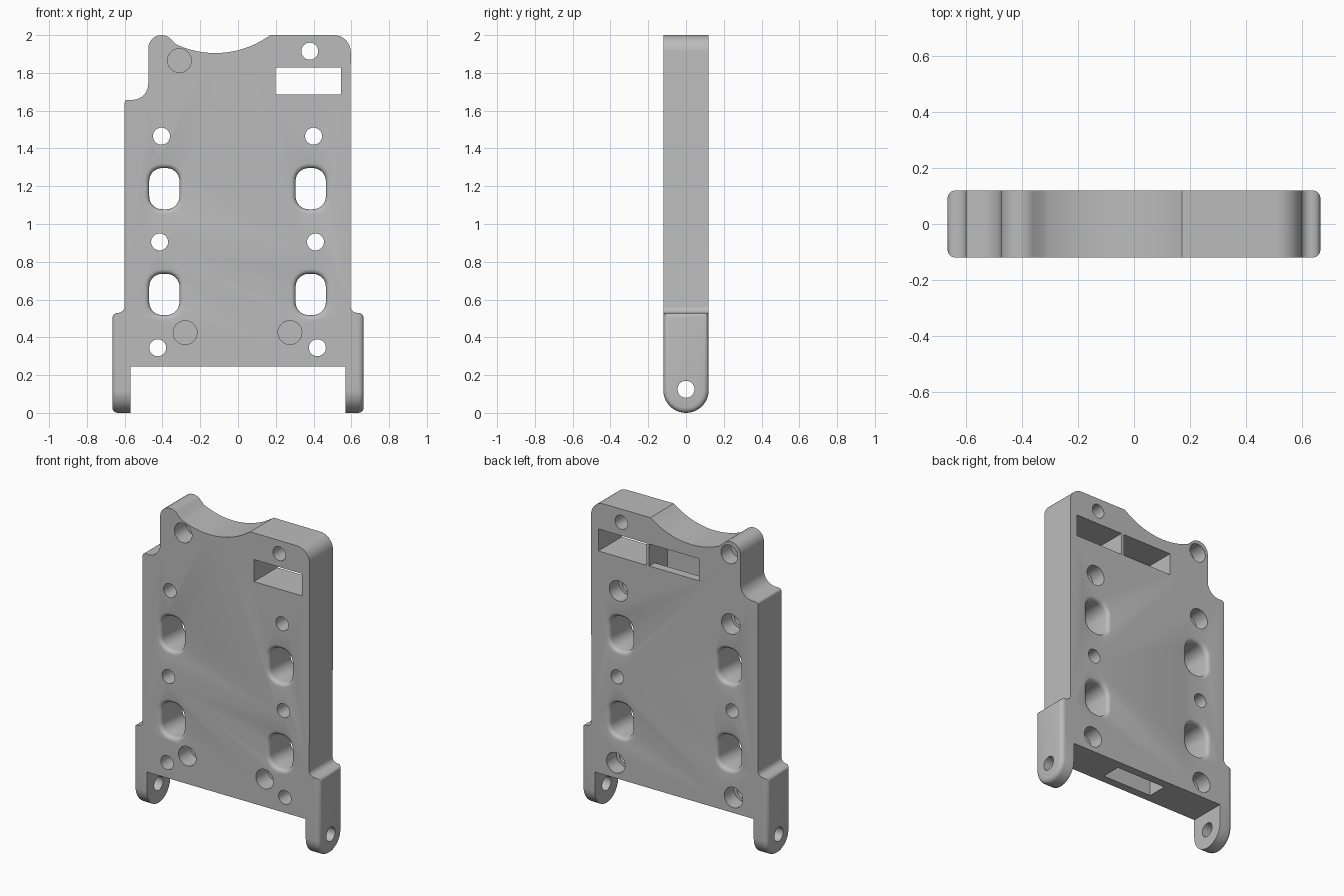
import bpy, bmesh, math
from mathutils import Vector

if "Cube" in bpy.data.objects:
    bpy.data.objects.remove(bpy.data.objects["Cube"])

D = 0.12  # half thickness of the plate

grey = bpy.data.materials.new("mid_grey")
grey.use_nodes = True
colour = (0.5, 0.5, 0.5, 1)
grey.diffuse_color = colour
grey.node_tree.nodes["Principled BSDF"].inputs["Base Color"].default_value = colour


def arc(cx, cz, r, a0, a1, n=10):
    angles = [math.radians(a0 + (a1 - a0) * i / n) for i in range(n + 1)]
    return [(cx + r * math.cos(a), cz + r * math.sin(a)) for a in angles]


def circle(cx, cz, r):
    return arc(cx, cz, r, 0, 360, 32)[:-1]


def box(x0, x1, z0, z1):
    return [(x0, z0), (x1, z0), (x1, z1), (x0, z1)]


def rounded(cx, cz, hw, hh, r):
    pts = []
    for i, (sx, sz) in enumerate([(1, 1), (-1, 1), (-1, -1), (1, -1)]):
        pts += arc(cx + sx * (hw - r), cz + sz * (hh - r), r, 90 * i, 90 * i + 90, 8)
    return pts


def loft(name, rings, axis="y"):
    """Solid through a list of (position along axis, 2D outline)."""
    bm = bmesh.new()
    loops = []
    for t, pts in rings:
        place = {"y": lambda u, v: (u, t, v), "x": lambda u, v: (t, u, v),
                 "z": lambda u, v: (u, v, t)}[axis]
        loops.append([bm.verts.new(place(u, v)) for u, v in pts])
    n = len(loops[0])
    bm.faces.new(loops[0])
    bm.faces.new(loops[-1][::-1])
    for a, b in zip(loops, loops[1:]):
        for i in range(n):
            j = (i + 1) % n
            bm.faces.new([a[i], b[i], b[j], a[j]])
    bmesh.ops.recalc_face_normals(bm, faces=bm.faces)
    mesh = bpy.data.meshes.new(name)
    bm.to_mesh(mesh)
    bm.free()
    mesh.materials.append(grey)
    ob = bpy.data.objects.new(name, mesh)
    bpy.context.collection.objects.link(ob)
    return ob


def prism(name, pts, a, b, axis="y"):
    return loft(name, [(a, pts), (b, pts)], axis)


def apply(ob, mod):
    bpy.context.view_layer.objects.active = ob
    bpy.ops.object.modifier_apply(modifier=mod.name)


def combine(ob, tool, operation="DIFFERENCE"):
    mod = ob.modifiers.new("combine", "BOOLEAN")
    mod.operation = operation
    mod.solver = "EXACT"
    mod.object = tool
    apply(ob, mod)
    bpy.data.objects.remove(tool)


# Plate outline, anticlockwise from the lower left
outline = [(-0.597, 0.245), (0.597, 0.245), (0.63, 0.3), (0.63, 0.53)]
outline += arc(0.63, 0.565, 0.035, 260, 180, 6)
outline += arc(0.507, 1.91, 0.09, 0, 90)
outline += arc(-0.12, 2.395, 0.49, 306.5, 245, 24)
outline += arc(-0.405, 1.93, 0.07, 50, 180)
outline += arc(-0.56, 1.742, 0.085, 0, -90)
outline += arc(-0.585, 1.642, 0.015, 90, 180, 4)
outline += arc(-0.635, 0.565, 0.035, 0, -80, 6)
outline += [(-0.63, 0.53), (-0.63, 0.3)]
plate = prism("mounting_plate", outline, -D, D)

# Hinge ears with rounded foot and softened outer rim
for side in (-1, 1):
    foot = arc(0, D, D, 180, 360, 24) + [(D, 0.53), (-D, 0.53)]
    ear = prism("hinge_ear", foot, side * 0.57, side * 0.665, "x")
    bm = bmesh.new()
    bm.from_mesh(ear.data)
    rim = [e for e in bm.edges if all(abs(v.co.x) > 0.66 for v in e.verts)]
    bmesh.ops.bevel(bm, geom=rim, offset=0.028, segments=4, profile=0.5, affect="EDGES")
    bm.to_mesh(ear.data)
    bm.free()
    combine(plate, ear, "UNION")
    combine(plate, prism("pin_hole", circle(0, 0.125, 0.045), side * 0.5, side * 0.7, "x"))

# Screw holes, the outer rows counterbored from the back
for x, z, bored in [(-0.405, 1.465, True), (0.4, 1.465, True), (-0.415, 0.905, False),
                    (0.41, 0.905, False), (-0.425, 0.345, True), (0.42, 0.345, True),
                    (0.38, 1.915, False)]:
    combine(plate, prism("screw_hole", circle(x, z, 0.045), -0.2, 0.2))
    if bored:
        combine(plate, prism("counterbore", circle(x, z, 0.066), 0.02, 0.2))

# Blind magnet pockets on the front, and one on the back
for x, z in [(-0.31, 1.865), (-0.28, 0.425), (0.275, 0.425)]:
    combine(plate, prism("magnet_pocket", circle(x, z, 0.063), -0.2, 0.0))
combine(plate, prism("back_pocket", circle(-0.395, 1.915, 0.06), 0.02, 0.2))

# Rounded strap slots with filleted rims front and back
steps = [math.radians(a) for a in (0, 22, 45, 68, 90)]
f = 0.025
flare = [(D - f + f * math.sin(a), f * (1 - math.cos(a))) for a in steps]
stations = [(-y, g) for y, g in reversed(flare)] + flare
stations = [(-D - 0.02, f)] + stations + [(D + 0.02, f)]
for x in (-0.39, 0.385):
    for z in (0.627, 1.187):
        rings = [(y, rounded(x, z, 0.08 + g, 0.109 + g, 0.068 + g)) for y, g in stations]
        combine(plate, loft("strap_slot", rings))

# Through window, and the cable channel from the lower edge to the back window
combine(plate, prism("window", box(0.198, 0.545, 1.685, 1.828), -0.2, 0.2))
combine(plate, prism("cable_channel", box(-0.18, 0.18, -0.065, 0.065), 0.2, 1.75, "z"))
combine(plate, prism("back_window", box(-0.18, 0.18, 1.685, 1.828), -0.065, 0.2))

# Smooth shading with crisp edges
bpy.ops.object.select_all(action="DESELECT")
plate.select_set(True)
bpy.context.view_layer.objects.active = plate
bpy.ops.object.shade_smooth_by_angle(angle=math.radians(30))
